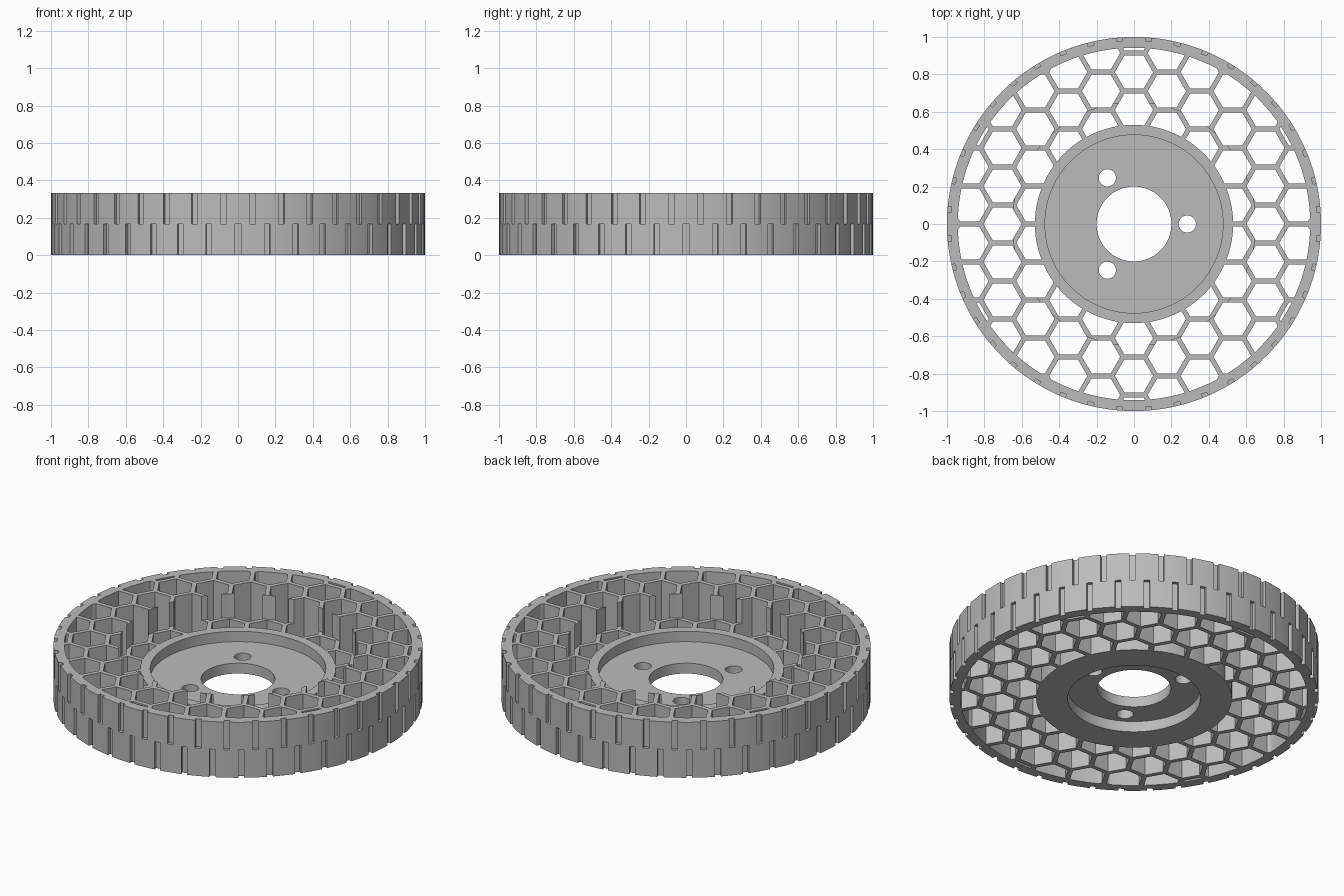
import bpy, bmesh, math
from mathutils import Matrix, Vector

SEG = 160
HEIGHT, LOW = 0.332, 0.188          # rim height, hub height
R_HUB, R_STEP, R_RIM = 0.53, 0.65, 0.942
PITCH, BAR = 0.203, 0.026           # honeycomb spacing and wall thickness
TREADS = 40

cube = bpy.data.objects.get("Cube")
if cube:
    bpy.data.objects.remove(cube, do_unlink=True)

grey = bpy.data.materials.new("light_grey")
grey.use_nodes = True
colour = (0.5, 0.5, 0.5, 1)
grey.diffuse_color = colour
grey.node_tree.nodes["Principled BSDF"].inputs["Base Color"].default_value = colour


def add_object(name, bm):
    bmesh.ops.recalc_face_normals(bm, faces=bm.faces)
    mesh = bpy.data.meshes.new(name)
    bm.to_mesh(mesh)
    bm.free()
    mesh.materials.append(grey)
    obj = bpy.data.objects.new(name, mesh)
    bpy.context.collection.objects.link(obj)
    return obj


def lathe(name, profile):
    """Revolve a closed (radius, height) outline around z."""
    bm = bmesh.new()
    rings = []
    for i in range(SEG):
        a = math.tau * i / SEG
        rings.append([bm.verts.new((r * math.cos(a), r * math.sin(a), z))
                      for r, z in profile])
    n = len(profile)
    for i in range(SEG):
        here, there = rings[i], rings[(i + 1) % SEG]
        for j in range(n):
            k = (j + 1) % n
            bm.faces.new((here[j], there[j], there[k], here[k]))
    return add_object(name, bm)


def prism(bm, sides, radius, x, y):
    """Tall upright prism passing right through the wheel."""
    bmesh.ops.create_cone(bm, cap_ends=True, segments=sides, radius1=radius,
                          radius2=radius, depth=1,
                          matrix=Matrix.Translation((x, y, 0.15)))


def cut(target, bm):
    cutter = add_object("cutter", bm)
    cutter.hide_render = True
    mod = target.modifiers.new("cut", 'BOOLEAN')
    mod.operation = 'DIFFERENCE'
    mod.solver = 'EXACT'
    mod.object = cutter
    bpy.ops.object.select_all(action='DESELECT')
    bpy.context.view_layer.objects.active = target
    target.select_set(True)
    bpy.ops.object.modifier_apply(modifier=mod.name)
    bpy.data.objects.remove(cutter, do_unlink=True)


# Hub: recessed on both sides, with a bore and three bolt holes
hub = lathe("hub", [(0.2, 0.064), (0.36, 0.064), (0.36, 0), (R_HUB, 0),
                    (R_HUB, LOW), (0.476, LOW), (0.476, 0.126), (0.2, 0.126)])
bm = bmesh.new()
for i in range(3):
    a = math.tau * i / 3
    prism(bm, 32, 0.046, 0.285 * math.cos(a), 0.285 * math.sin(a))
cut(hub, bm)

# Honeycomb web: stepped ring pierced by flat-topped hexagons
web = lathe("honeycomb_web", [(R_HUB, 0), (R_RIM, 0), (R_RIM, HEIGHT),
                              (R_STEP, HEIGHT), (R_STEP, LOW), (R_HUB, LOW)])
bm = bmesh.new()
hex_radius = (PITCH - BAR) / math.sqrt(3)
for col in range(-6, 7):
    for row in range(-6, 7):
        x = col * PITCH * math.sqrt(3) / 2
        y = (row + 0.5 * (col % 2)) * PITCH
        if R_HUB - hex_radius < math.hypot(x, y) < R_RIM + hex_radius:
            # first corner must point along x
            part = bmesh.new()
            corners = [Vector((math.cos(math.pi * k / 3), math.sin(math.pi * k / 3), 0))
                       * hex_radius + Vector((x, y, 0)) for k in range(6)]
            part.free()
            low = [bm.verts.new(c + Vector((0, 0, -0.2))) for c in corners]
            top = [bm.verts.new(c + Vector((0, 0, 0.6))) for c in corners]
            bm.faces.new(low[::-1])
            bm.faces.new(top)
            for k in range(6):
                m = (k + 1) % 6
                bm.faces.new((low[k], low[m], top[m], top[k]))
cut(web, bm)

# Tread rim: two staggered rows of grooves
rim = lathe("tread_rim", [(R_RIM, 0), (1, 0), (1, HEIGHT), (R_RIM, HEIGHT)])
for level in (0, 1):
    bm = bmesh.new()
    z = HEIGHT * (0.75 if level else 0.25) + (0.05 if level else -0.05)
    for i in range(TREADS):
        turn = Matrix.Rotation(math.tau * (i + 0.5 * level) / TREADS, 4, 'Z')
        size = Matrix.Diagonal((0.08, 0.032, HEIGHT / 2 + 0.1, 1))
        bmesh.ops.create_cube(bm, size=1,
                              matrix=turn @ Matrix.Translation((1.02, 0, z)) @ size)
    cut(rim, bm)

# Smooth round walls, crisp edges
bpy.ops.object.select_all(action='DESELECT')
for obj in (hub, web, rim):
    obj.select_set(True)
bpy.context.view_layer.objects.active = hub
bpy.ops.object.shade_smooth_by_angle(angle=math.radians(30))
